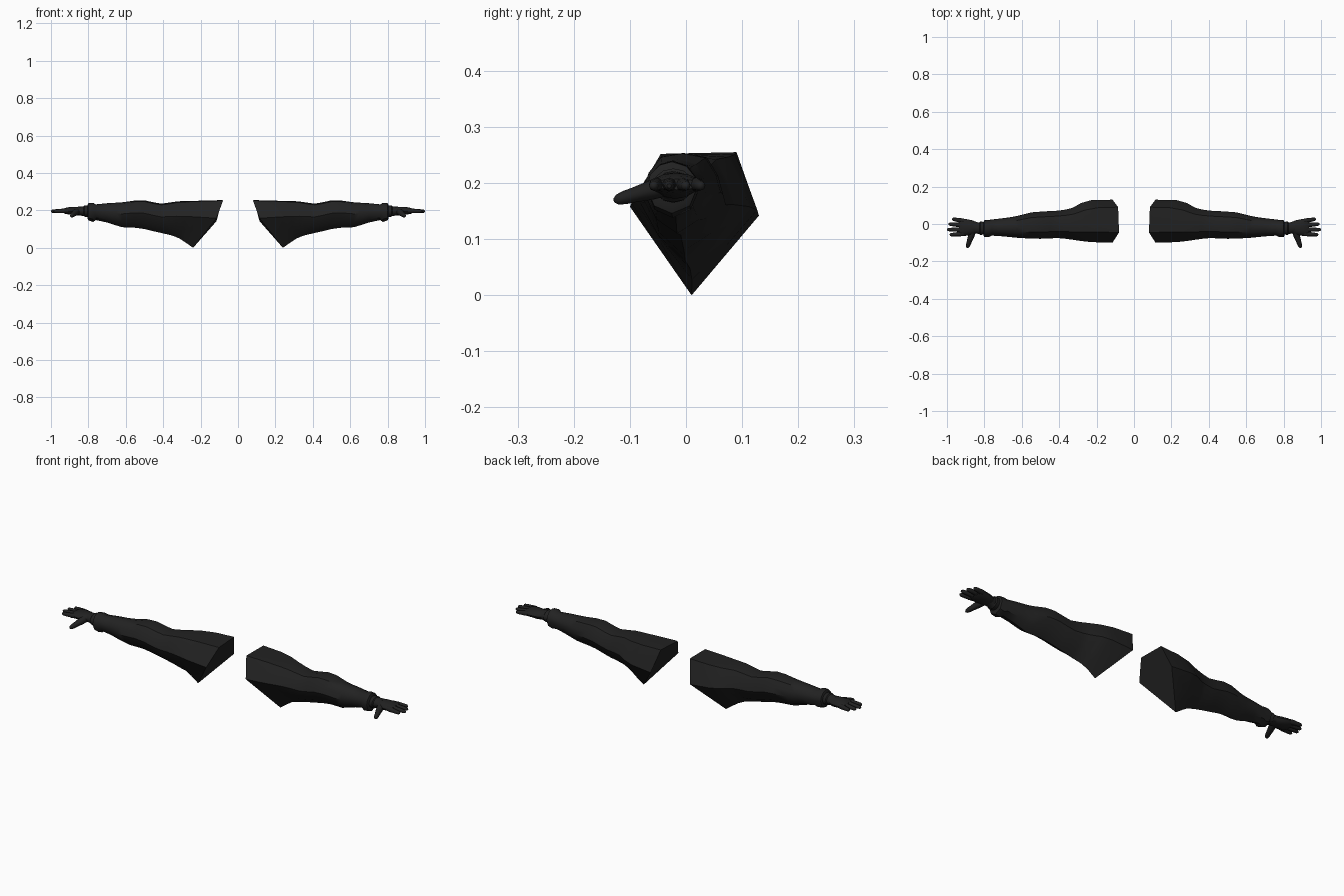
import bpy, bmesh, math
from mathutils import Vector

if "Cube" in bpy.data.objects:
    bpy.data.objects.remove(bpy.data.objects["Cube"])

cloth = bpy.data.materials.new("black_cloth")
cloth.diffuse_color = (0.016, 0.016, 0.016, 1)
cloth.use_nodes = True
cloth.node_tree.nodes["Principled BSDF"].inputs["Base Color"].default_value = cloth.diffuse_color
glove = bpy.data.materials.new("black_glove")
glove.diffuse_color = (0.015, 0.015, 0.015, 1)
glove.use_nodes = True
glove.node_tree.nodes["Principled BSDF"].inputs["Base Color"].default_value = glove.diffuse_color


def loft(name, rings, mat, angle=40):
    """Skin a closed tube through rings and mirror it to the other arm."""
    bm = bmesh.new()
    vs = [[bm.verts.new(p) for p in r] for r in rings]
    n = len(vs[0])
    for a, b in zip(vs, vs[1:]):
        for i in range(n):
            j = (i + 1) % n
            bm.faces.new((a[i], a[j], b[j], b[i]))
    bm.faces.new(vs[0])
    bm.faces.new(vs[-1])
    bmesh.ops.recalc_face_normals(bm, faces=bm.faces)
    me = bpy.data.meshes.new(name)
    bm.to_mesh(me)
    bm.free()
    me.materials.append(mat)
    ob = bpy.data.objects.new(name, me)
    bpy.context.collection.objects.link(ob)
    bpy.context.view_layer.objects.active = ob
    ob.select_set(True)
    bpy.ops.object.shade_smooth_by_angle(angle=math.radians(angle))
    ob.select_set(False)
    m = ob.modifiers.new("other_arm", 'MIRROR')
    m.use_clip = False
    m.use_mirror_merge = False
    return ob


def oval(x, y0, y1, z0, z1, n=12):
    """Rounded section across the arm."""
    return [(x, (y0 + y1) / 2 + (y1 - y0) / 2 * math.cos(2 * math.pi * i / n),
             (z0 + z1) / 2 + (z1 - z0) / 2 * math.sin(2 * math.pi * i / n)) for i in range(n)]


def digit(name, pts, radii, n=8):
    """Tapered round finger along a path."""
    pts = [Vector(p) for p in pts]
    d = (pts[-1] - pts[0]).normalized()
    side = d.cross(Vector((0, 0, 1))).normalized()
    up = side.cross(d)
    rings = [[p + r * (math.cos(2 * math.pi * i / n) * side + math.sin(2 * math.pi * i / n) * up)
              for i in range(n)] for p, r in zip(pts, radii)]
    loft(name, rings, glove, 60)


# Sleeve: five-cornered shoulder opening easing into a rounder forearm
corners = [Vector(c) for c in ((.08, -.045, .252), (.085, .09, .255), (.115, .13, .142),
                               (.24, .01, 0), (.115, -.10, .158))]
opening = []
for i, c in enumerate(corners):
    opening += [c, (c + corners[(i + 1) % 5]) / 2]
unit = [((p.y - .015) / .115, p.z / .1275 - 1) for p in opening]
angles = [120, 90, 55, 25, 0, -45, -90, -135, 180, 150]
# x, shear towards the bottom point, y front, y back, z bottom, z top, roundness
sections = [(.19, .09, -.097, .127, .028, .253, .1), (.26, .05, -.091, .112, .048, .251, .25),
            (.32, .02, -.084, .086, .061, .249, .4), (.36, .01, -.079, .077, .070, .243, .5),
            (.41, 0, -.075, .071, .079, .236, .6), (.45, 0, -.077, .069, .088, .243, .6),
            (.50, 0, -.079, .066, .100, .254, .6), (.55, 0, -.078, .062, .107, .253, .6),
            (.62, 0, -.074, .044, .110, .243, .7), (.65, 0, -.071, .038, .119, .241, .8),
            (.70, 0, -.066, .031, .135, .238, .9), (.76, 0, -.062, .024, .148, .232, 1),
            (.775, 0, -.070, .022, .138, .240, 1), (.80, 0, -.070, .020, .146, .238, 1),
            (.805, 0, -.060, .012, .158, .228, 1)]
rings = [opening]
for x, shear, y0, y1, z0, z1, k in sections:
    ring = []
    for (u, w), a in zip(unit, angles):
        a = math.radians(a)
        u2 = u * (1 - k) + math.cos(a) * k
        w2 = w * (1 - k) + math.sin(a) * k
        ring.append((x + shear * (1 - w2) / 2, (y0 + y1) / 2 + (y1 - y0) / 2 * u2,
                     (z0 + z1) / 2 + (z1 - z0) / 2 * w2))
    rings.append(ring)
loft("sleeve", rings, cloth)

# Glove: wrist gauntlet with a raised strap, then the palm
loft("glove_cuff", [oval(*s) for s in (
    (.78, -.058, .010, .165, .226), (.81, -.057, .012, .165, .225), (.822, -.059, .014, .166, .226),
    (.826, -.053, .008, .170, .221), (.86, -.050, .012, .174, .219))], glove)
loft("palm", [oval(*s) for s in (
    (.84, -.048, .010, .174, .217), (.865, -.058, .020, .172, .219), (.90, -.063, .027, .177, .218),
    (.925, -.064, .030, .182, .213), (.935, -.060, .027, .188, .207))], glove)

# Fingers fan out slightly from the knuckles
for name, ya, yb, tip in (("index_finger", -.052, -.058, .985), ("middle_finger", -.030, -.030, 1.0),
                          ("ring_finger", -.007, .000, .992), ("little_finger", .016, .027, .972)):
    root = Vector((.91, ya, .198))
    end = Vector((tip, yb, .195))
    steps = (0, .3, .38, .65, .92, 1)
    digit(name, [root.lerp(end, t) for t in steps], (.012, .0125, .0115, .0105, .0085, .004))

# Thumb angled forward and down
a, b = Vector((.862, -.038, .194)), Vector((.892, -.128, .169))
digit("thumb", [a.lerp(b, t) for t in (0, .3, .6, .8, .94, 1)], (.018, .017, .0135, .012, .009, .004))
